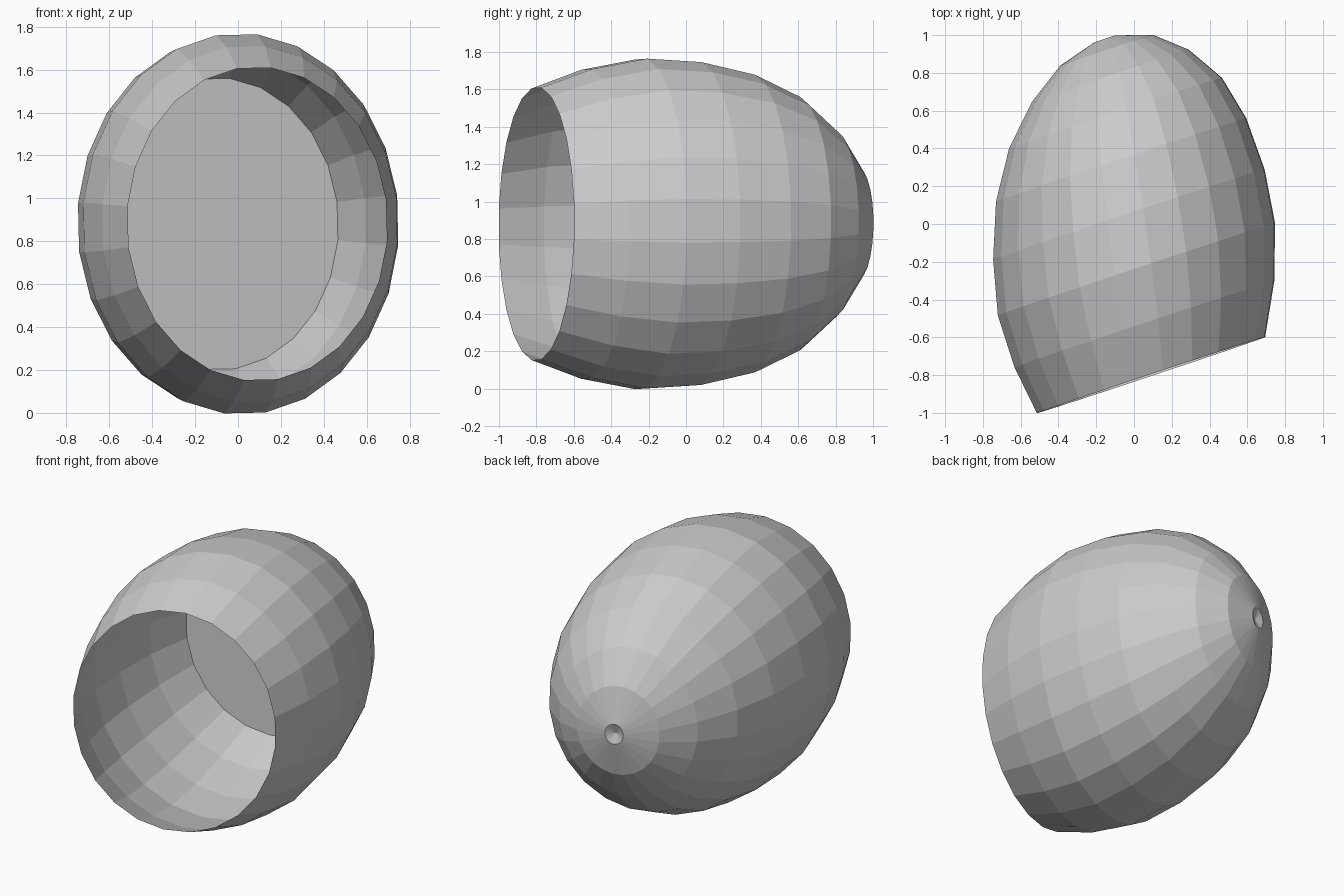
import bpy, bmesh, math

if "Cube" in bpy.data.objects:
    bpy.data.objects.remove(bpy.data.objects["Cube"])

SIDES = 24
Z_RATIO = 1.143      # cross-section is taller than wide
MID_Z = 0.881
ROLL = 0.022         # slight roll of the facets
# ring centre x, ring centre y, half width across
RINGS = [(0.09, -0.80, 0.635), (0.055, -0.53, 0.7225), (0.013, -0.24, 0.771),
         (-0.027, 0.05, 0.755), (-0.068, 0.34, 0.696), (-0.098, 0.587, 0.592),
         (-0.125, 0.785, 0.436), (-0.145, 0.92, 0.258), (-0.155, 0.98, 0.058)]
TURN = math.atan2(1, 3)


def add_ring(bm, cx, cy, r):
    """Slanted elliptical ring with a flat facet at top, bottom and sides."""
    big = r / math.cos(math.pi / SIDES)
    verts = []
    for i in range(SIDES):
        a = 2 * math.pi * (i + 0.5) / SIDES
        w, h = big * math.cos(a), big * math.sin(a) * Z_RATIO
        x = cx + w * math.cos(TURN) - ROLL * h
        y = cy + w * math.sin(TURN)
        z = MID_Z + h + ROLL * w
        verts.append(bm.verts.new((x, y, z)))
    return verts


def finish(bm, name):
    mesh = bpy.data.meshes.new(name)
    bm.to_mesh(mesh)
    bm.free()
    obj = bpy.data.objects.new(name, mesh)
    bpy.context.collection.objects.link(obj)
    return obj


# Open egg-shaped shell with a small dimple at the closed end
bm = bmesh.new()
loops = [add_ring(bm, *ring) for ring in RINGS]
for low, high in zip(loops, loops[1:]):
    for i in range(SIDES):
        j = (i + 1) % SIDES
        bm.faces.new((low[i], low[j], high[j], high[i]))
tip = bm.verts.new((-0.152, 0.955, MID_Z))
for i in range(SIDES):
    bm.faces.new((loops[-1][i], loops[-1][(i + 1) % SIDES], tip))
bm.normal_update()
if loops[2][0].normal.x < 0:
    bmesh.ops.reverse_faces(bm, faces=bm.faces[:])
finish(bm, "shell")

# Flat disc closing off the inside of the shell
bm = bmesh.new()
disc = bm.faces.new(add_ring(bm, *RINGS[5]))
disc.normal_update()
if disc.normal.y > 0:
    disc.normal_flip()
finish(bm, "inner_disc")
